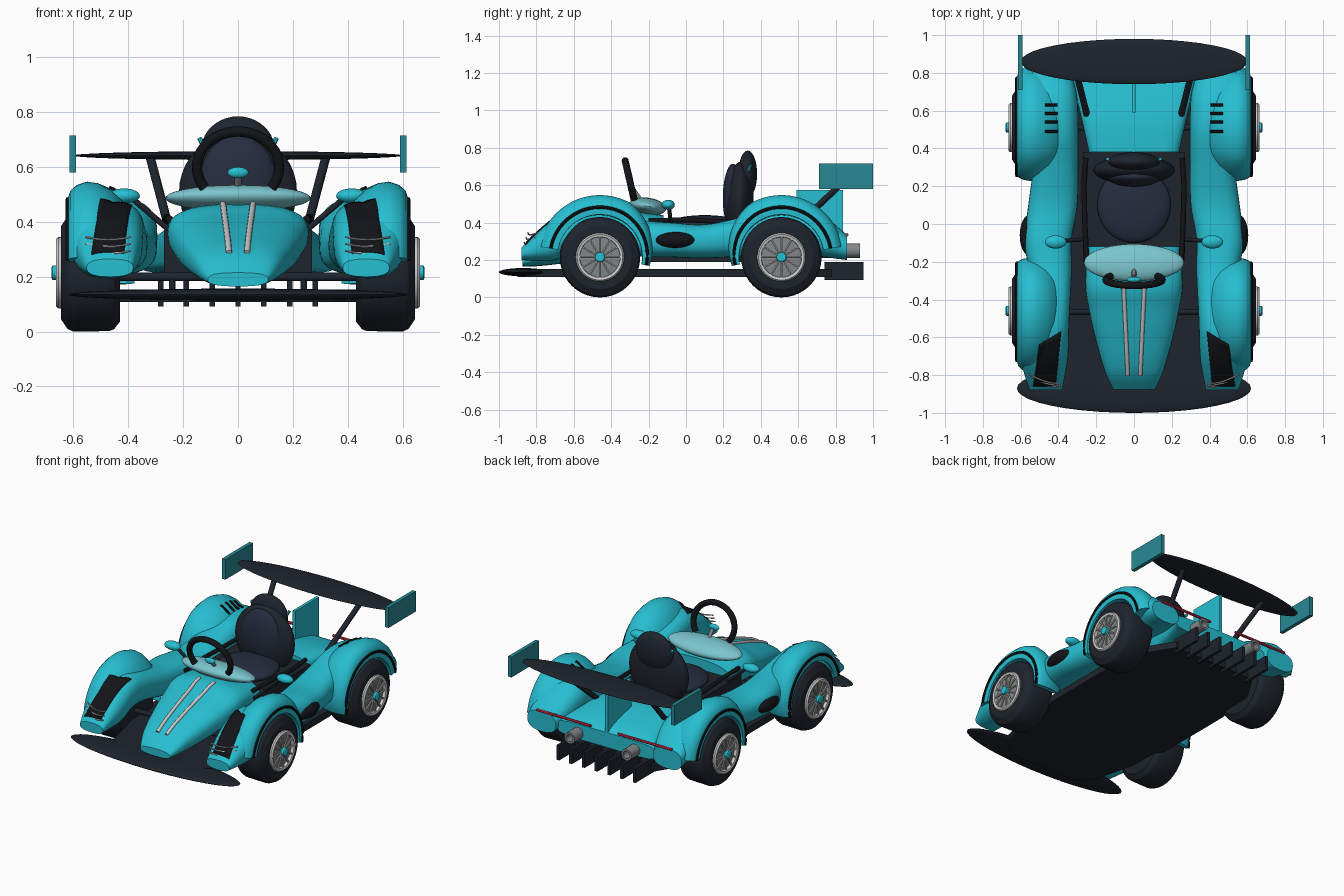
import bpy, bmesh, math
from mathutils import Vector, Matrix
from mathutils.bvhtree import BVHTree

if "Cube" in bpy.data.objects:
    bpy.data.objects.remove(bpy.data.objects["Cube"])

def mat(name, *c):
    m = bpy.data.materials.new(name)
    m.diffuse_color = (*c, 1)
    m.use_nodes = True
    m.node_tree.nodes["Principled BSDF"].inputs["Base Color"].default_value = m.diffuse_color
    return m
TEAL = mat("teal", .02, .52, .64)
DEEP = mat("deep_teal", .02, .25, .3)
DARK = mat("dark", .013, .018, .026)
BLACK = mat("black", .006, .007, .009)
NAVY = mat("navy", .02, .026, .05)
GLASS = mat("glass", .2, .56, .62)
RED = mat("red", .7, .03, .08)
SILVER = mat("silver", .58, .58, .56)
GREY = mat("grey", .22, .24, .25)

def finish(name, bm, m, mirror=False, angle=40):
    bmesh.ops.recalc_face_normals(bm, faces=bm.faces)
    me = bpy.data.meshes.new(name)
    bm.to_mesh(me)
    bm.free()
    for p in me.polygons:
        p.use_smooth = True
    me.set_sharp_from_angle(angle=math.radians(angle))
    me.materials.append(m)
    ob = bpy.data.objects.new(name, me)
    bpy.context.scene.collection.objects.link(ob)
    if mirror:
        ob.modifiers.new("mirror", 'MIRROR')
    return ob

def loft(name, rings, m, mirror=False, angle=40):
    bm = bmesh.new()
    vs = [[bm.verts.new(p) for p in r] for r in rings]
    n = len(vs[0])
    for a, b in zip(vs, vs[1:]):
        for i in range(n):
            j = (i + 1) % n
            bm.faces.new((a[i], a[j], b[j], b[i]))
    bm.faces.new(vs[0])
    bm.faces.new(vs[-1])
    return finish(name, bm, m, mirror, angle)

def smooth_keys(keys, steps=5):
    # Catmull-Rom interpolation between section keys
    out = []
    for i in range(len(keys) - 1):
        k = [keys[max(i - 1, 0)], keys[i], keys[i + 1], keys[min(i + 2, len(keys) - 1)]]
        for s in range(steps):
            t = s / steps
            out.append([.5 * (2*b + (c - a)*t + (2*a - 5*b + 4*c - d)*t*t + (3*b - a - 3*c + d)*t**3)
                        for a, b, c, d in zip(*k)])
    return out + [list(keys[-1])]

def body(name, keys, m, power, mirror=False):
    # keys: y, centre x, half width, bottom z, top z
    rings = []
    for y, xc, hw, z0, z1 in smooth_keys(keys):
        r = []
        for i in range(32):
            a = math.tau * i / 32
            c, s = math.cos(a), math.sin(a)
            r.append((xc + hw * math.copysign(abs(c)**power, c), y,
                      (z0 + z1) / 2 + (z1 - z0) / 2 * math.copysign(abs(s)**power, s)))
        rings.append(r)
    return loft(name, rings, m, mirror)

def tube(name, pts, r, m, mirror=False, n=10):
    pts = [Vector(p) for p in pts]
    rings = []
    for i, p in enumerate(pts):
        d = pts[min(i + 1, len(pts) - 1)] - pts[max(i - 1, 0)]
        q = d.to_track_quat('Z', 'Y')
        rings.append([p + q @ Vector((r * math.cos(math.tau * k / n), r * math.sin(math.tau * k / n), 0))
                      for k in range(n)])
    return loft(name, rings, m, mirror)

def ball(name, c, r, m, mirror=False, tilt=0):
    bm = bmesh.new()
    bmesh.ops.create_uvsphere(bm, u_segments=40, v_segments=20, radius=1,
        matrix=Matrix.Translation(c) @ Matrix.Rotation(tilt, 4, 'X') @ Matrix.Diagonal((*r, 1)))
    return finish(name, bm, m, mirror)

def box(name, lo, hi, m, mirror=False):
    bm = bmesh.new()
    c = [(a + b) / 2 for a, b in zip(lo, hi)]
    bmesh.ops.create_cube(bm, size=1,
        matrix=Matrix.Translation(c) @ Matrix.Diagonal((*[b - a for a, b in zip(lo, hi)], 1)))
    return finish(name, bm, m, mirror)

def lathe(name, prof, y, z, m, n=40):
    # profile (x, radius) spun around the axle
    rings = [[(x, y + r * math.cos(math.tau * i / n), z + r * math.sin(math.tau * i / n))
              for i in range(n)] for x, r in prof]
    return loft(name, rings, m, True, angle=30)

# floor, splitter, axles
bm = bmesh.new()
half = [(.24, -.9), (.36, -.8), (.43, -.5), (.47, -.24), (.47, .3), (.42, .6), (.31, .78)]
f = bm.faces.new([bm.verts.new((x, y, .108)) for x, y in half + [(-x, y) for x, y in half[::-1]]])
ext = bmesh.ops.extrude_face_region(bm, geom=[f])
bmesh.ops.translate(bm, vec=(0, 0, .045), verts=[v for v in ext["geom"] if isinstance(v, bmesh.types.BMVert)])
finish("floor", bm, DARK)
ball("front_splitter", (0, -.87, .135), (.62, .13, .022), DARK)
tube("front_axle", [(-.45, -.465, .2), (.45, -.465, .2)], .016, DARK)
tube("rear_axle", [(-.45, .51, .2), (.45, .51, .2)], .016, DARK)
tube("splitter_post", [(.24, -.465, .14), (.24, -.465, .2)], .012, DARK, True)

# nose, rear deck, side pods
nose = body("nose", [(-.875, 0, .11, .165, .215), (-.78, 0, .155, .168, .30), (-.6, 0, .207, .19, .375),
                     (-.45, 0, .24, .22, .425), (-.32, 0, .258, .25, .465), (-.12, 0, .25, .25, .44)], TEAL, .75)
body("rear_deck", [(.38, 0, .24, .21, .40), (.56, 0, .28, .21, .395), (.76, 0, .33, .21, .35),
                   (.84, 0, .36, .21, .31)], TEAL, .4)
pod = body("side_pod", [(-.88, .467, .085, .2, .265), (-.8, .472, .107, .195, .345), (-.7, .477, .128, .2, .425),
           (-.58, .475, .13, .25, .475), (-.45, .45, .11, .26, .46), (-.25, .445, .115, .22, .415),
           (-.08, .455, .125, .215, .40), (.1, .43, .13, .21, .39), (.3, .415, .12, .22, .43),
           (.5, .415, .12, .24, .48), (.7, .44, .135, .22, .455), (.86, .465, .105, .2, .335)], TEAL, .8, True)

# fenders, arch trims and wheels
section = [(.618, .228), (.622, .265), (.612, .298), (.588, .32), (.55, .332), (.51, .326),
           (.465, .302), (.425, .265), (.405, .228), (.5, .224)]
fenders = []
for end, yc, d, wide in (("front", -.46, 1, 0), ("rear", .51, -1, .03)):
    rings, trim = [], []
    for i in range(41):
        a = math.radians(-10 + 180 * i / 40)
        k = .4 + .6 * min(1, max(0, (math.degrees(a) + 10) / 70))
        ring = []
        for x, r in section:
            r = .226 + (r - .226) * k
            x = x - wide * max(0, (.5 - x) / .1)
            ring.append((x, yc + d * r * math.cos(a), .215 + r * math.sin(a)))
        rings.append(ring)
        rt = .24 + .027 * k
        trim.append((.62, yc + d * rt * math.cos(a), .215 + rt * math.sin(a)))
    fenders.append(loft(end + "_fender", rings, TEAL, True, angle=50))
    tube(end + "_arch_trim", trim, .009, BLACK, True, 8)
    lathe(end + "_tyre", [(.43, .1), (.43, .178), (.452, .206), (.47, .213), (.6, .215), (.622, .205),
                          (.645, .17), (.645, .13), (.625, .12), (.622, .05)], yc, .215, DARK)
    lathe(end + "_rim_disc", [(.61, .125), (.64, .122), (.645, .02)], yc, .215, GREY)
    lathe(end + "_rim_ring", [(.63, .13), (.655, .13), (.664, .122), (.66, .108), (.63, .106)], yc, .215, SILVER)
    lathe(end + "_hub", [(.63, .028), (.676, .026), (.68, .02)], yc, .215, TEAL)
    for i in range(12):
        a = math.tau * i / 12
        tube(end + "_spoke", [(.655, yc + r * math.cos(a), .215 + r * math.sin(a)) for r in (.02, .115)],
             .006, SILVER, True, 6)

# surface lookup for details laid on the bodywork
def tree(o):
    return BVHTree.FromPolygons([v.co for v in o.data.vertices], [p.vertices[:] for p in o.data.polygons])
shells = [tree(o) for o in (pod, nose, *fenders)]
def drop(x, y, lift=.006):
    hits = [t.ray_cast(Vector((x, y, 2)), Vector((0, 0, -1)))[0] for t in shells]
    return Vector((x, y, max([h.z for h in hits if h] or [.2]) + lift))

# headlight panels and light strips
bm = bmesh.new()
N = 12
grid = []
for i in range(N + 1):
    t = i / N
    x0, x1, y0, y1 = .385 + .03 * t, .5 + .035 * t, -.57 - .29 * t, -.64 - .22 * t
    grid.append([bm.verts.new(drop(x0 + (x1 - x0) * j / 8, y0 + (y1 - y0) * j / 8)) for j in range(9)])
for a, b in zip(grid, grid[1:]):
    for j in range(8):
        bm.faces.new((a[j], a[j + 1], b[j + 1], b[j]))
ob = finish("headlight_panel", bm, BLACK, True)
ob.modifiers.new("thick", 'SOLIDIFY').thickness = .006
for z, y in ((.295, -.845), (.32, -.835), (.345, -.825)):
    tube("headlight_strip", [(.39 + .165 * i / 8, y - .02 + .05 * (i / 8)**2, z - .01 * math.sin(math.pi * i / 8))
                             for i in range(9)], .004, SILVER, True, 6)

# nose stripes, louvers, side intakes
tube("nose_stripe", [drop(.033 + .022 * i / 10, -.8 + .47 * i / 10, .002) for i in range(11)], .011, SILVER, True)
for y in (.49, .54, .585, .63):
    tube("fender_louver", [drop(.405 + .065 * i / 4, y, .003) for i in range(5)], .008, BLACK, True, 6)
ball("side_intake", (.55, -.06, .307), (.055, .11, .046), BLACK, True)

# cockpit tub, seat
box("cockpit_tub", (-.27, -.2, .19), (.27, .38, .37), DARK)
tube("cockpit_rail", [(.25, -.2, .41), (.26, 0, .415), (.265, .2, .405), (.255, .35, .41)], .014, BLACK, True)
ball("seat_cushion", (0, .1, .39), (.195, .2, .05), NAVY)
ball("seat_back", (0, .285, .51), (.215, .075, .215), DARK, tilt=-.04)
ball("seat_pad", (0, .245, .55), (.14, .048, .165), NAVY, tilt=-.04)
ball("headrest", (0, .33, .66), (.135, .05, .125), DARK)
tube("seat_accent", [(.128, .335, .68), (.14, .345, .705)], .009, TEAL, True, 8)

# windscreen, steering wheel, mirrors
ball("windscreen", (0, -.205, .487), (.265, .1, .046), GLASS, tilt=-.15)
arc = [math.radians(-35 + 250 * i / 32) for i in range(33)]
tube("steering_wheel", [(.15 * math.cos(a), -.295 - .03 * math.sin(a), .6 + .13 * math.sin(a)) for a in arc],
     .019, BLACK, n=12)
tube("steering_column", [(0, -.2, .46), (0, -.28, .575)], .012, GREY)
ball("steering_hub", (0, -.295, .58), (.038, .015, .02), TEAL)
ball("mirror", (.415, -.095, .495), (.057, .035, .027), TEAL, True)
tube("mirror_stalk", [(.25, -.08, .37), (.385, -.09, .485)], .011, DARK, True)

# rear wing and fin
ball("rear_wing", (0, .86, .642), (.6, .12, .016), DARK)
box("wing_endplate", (.59, .71, .58), (.615, 1, .715), DEEP, True)
tube("wing_strut", [(.25, .58, .37), (.32, .86, .635)], .017, DARK, True)
box("rear_fin", (-.01, .59, .3), (.01, .84, .575), TEAL)

# tail lights, exhausts, diffuser
tube("tail_light", [(.1, .86, .335), (.5, .86, .335)], .009, RED, True, 8)
n = 24
loft("exhaust", [[(.21 + r * math.cos(math.tau * i / n), y, .25 + r * math.sin(math.tau * i / n)) for i in range(n)]
                 for y, r in ((.8, .038), (.93, .038), (.93, .024), (.85, .024))], GREY, True)
for i in range(-3, 4):
    box("diffuser_fin", (i * .094 - .01, .74, .092), (i * .094 + .01, .95, .19), DARK)
